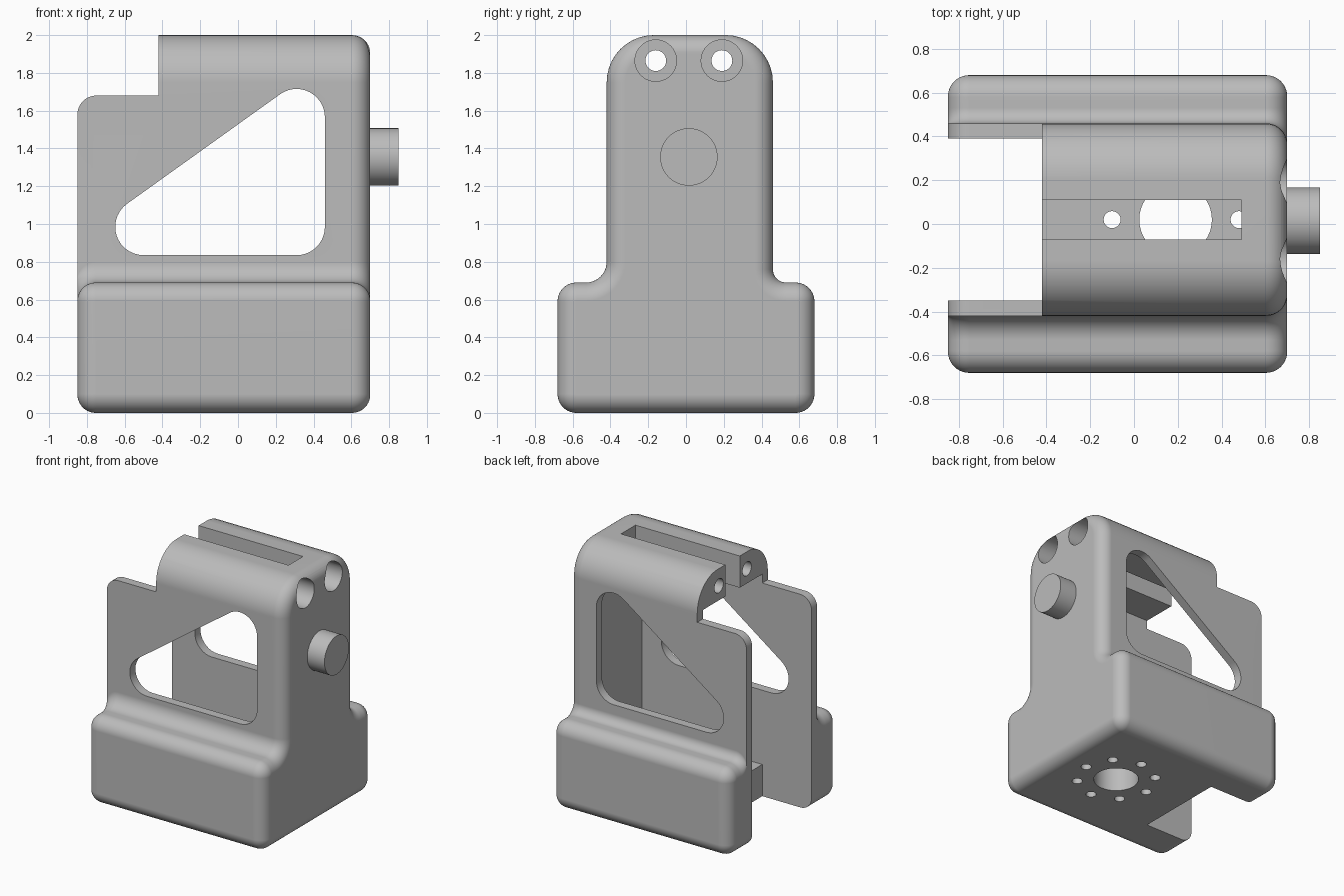
import bpy, math
from math import sin, cos, pi, radians

cube = bpy.data.objects.get("Cube")
if cube:
    bpy.data.objects.remove(cube, do_unlink=True)

grey = bpy.data.materials.new("matte_grey")
grey.use_nodes = True
grey.diffuse_color = (0.5, 0.5, 0.5, 1)
grey.node_tree.nodes["Principled BSDF"].inputs["Base Color"].default_value = (0.5, 0.5, 0.5, 1)


def arc(cx, cz, r, a0, a1, n=10):
    steps = [radians(a0 + (a1 - a0) * i / n) for i in range(n + 1)]
    return [(cx + r * cos(a), cz + r * sin(a)) for a in steps]


def loft(name, rings):
    """Closed solid through rings of equal point count."""
    n = len(rings[0])
    verts = [p for ring in rings for p in ring]
    faces = [(k * n + i, k * n + (i + 1) % n, (k + 1) * n + (i + 1) % n, (k + 1) * n + i)
             for k in range(len(rings) - 1) for i in range(n)]
    faces += [tuple(reversed(range(n))), tuple(range(len(verts) - n, len(verts)))]
    mesh = bpy.data.meshes.new(name)
    mesh.from_pydata(verts, [], faces)
    mesh.materials.append(grey)
    ob = bpy.data.objects.new(name, mesh)
    bpy.context.collection.objects.link(ob)
    bpy.context.view_layer.objects.active = ob
    bpy.ops.object.select_all(action='DESELECT')
    ob.select_set(True)
    bpy.ops.object.mode_set(mode='EDIT')
    bpy.ops.mesh.select_all(action='SELECT')
    bpy.ops.mesh.normals_make_consistent(inside=False)
    bpy.ops.object.mode_set(mode='OBJECT')
    return ob


def prism(name, pts, axis, lo, hi):
    place = {'x': lambda p, d: (d, p[0], p[1]),
             'y': lambda p, d: (p[0], d, p[1]),
             'z': lambda p, d: (p[0], p[1], d)}[axis]
    return loft(name, [[place(p, d) for p in pts] for d in (lo, hi)])


def cylinder(name, c, r, axis, lo, hi, n=40):
    return prism(name, arc(c[0], c[1], r, 0, 360 - 360 / n, n - 1), axis, lo, hi)


def box(name, x0, x1, y0, y1, z0, z1):
    return prism(name, [(x0, y0), (x1, y0), (x1, y1), (x0, y1)], 'z', z0, z1)


# Body cross-section: wide rounded base, fillets, tall rounded upper part
def section(x, base_in, top_in):
    half, floor, ledge = 0.68 - base_in, base_in, 0.69 - base_in
    rb, rt = 0.1 - base_in, 0.25 - top_in
    left, right, top = -0.42 + top_in, 0.46 - top_in, 2 - top_in
    fl, fr = 0.11 + top_in, 0.07 + top_in
    pts = arc(-half + rb, floor + rb, rb, 180, 270)
    pts += arc(half - rb, floor + rb, rb, 270, 360)
    pts += arc(half - rb, ledge - rb, rb, 0, 90)
    pts += arc(right + fr, ledge + fr, fr, 270, 180)
    pts += arc(right - rt, top - rt, rt, 0, 90)
    pts += arc(left + rt, top - rt, rt, 90, 180)
    pts += arc(left - fl, ledge + fl, fl, 0, -90)
    pts += arc(-half + rb, ledge - rb, rb, 90, 180)
    return [(x, y, z) for y, z in pts]


R = 0.097
angles = [pi / 2 * i / 10 for i in range(11)]
rings = [section(-0.85 + R * (1 - sin(a)), R * (1 - cos(a)), 0) for a in reversed(angles)]
rings += [section(0.70 - R * (1 - sin(a)), R * (1 - cos(a)), R * (1 - cos(a))) for a in angles]
body = loft("body", rings)

# Cutters: cavity, open end, top slot and stepped back corner
MID = 0.02
cutters = [box("cavity", -1, 0.63, -0.35, 0.39, 0.25, 1.75),
           box("open_end", -1, -0.42, -0.35, 0.39, -1, 3),
           box("top_slot", -1, 0.49, -0.07, 0.11, 1.5, 3)]
step = [(-0.42, 2.5), (-0.42, 1.68)] + arc(-0.75, 1.58, 0.1, 90, 180) + [(-1, 1.58), (-1, 2.5)]
cutters.append(prism("step_cut", step, 'y', -1, 1))

# Side windows with three rounded corners
slope = math.degrees(math.atan2(0.58, 0.81))
window = arc(-0.5, 0.985, 0.15, 90 + slope, 270, 14)
window += arc(0.31, 0.985, 0.15, 270, 360)
window += arc(0.31, 1.565, 0.15, 0, 90 + slope, 14)
cutters.append(prism("window_cut", window, 'y', -1, 1))

# Counterbored pin holes along the top
for y in (-0.16, 0.19):
    cutters.append(cylinder("pin_hole", (y, 1.865), 0.055, 'x', -1, 1))
    cutters.append(cylinder("counterbore", (y, 1.865), 0.11, 'x', 0.55, 1))

# Floor hole and ring of screw holes
cutters.append(cylinder("floor_hole", (0.19, MID), 0.166, 'z', -0.5, 0.5))
for i in range(8):
    a = i * pi / 4
    c = (0.19 + 0.29 * cos(a), MID + 0.29 * sin(a))
    cutters.append(cylinder("screw_hole", c, 0.039, 'z', -0.5, 0.5, 20))

bpy.context.view_layer.objects.active = body
for cutter in cutters:
    cutter.hide_render = True
    mod = body.modifiers.new("cut", 'BOOLEAN')
    mod.operation = 'DIFFERENCE'
    mod.solver = 'EXACT'
    mod.object = cutter
    bpy.ops.object.modifier_apply(modifier=mod.name)
    bpy.data.objects.remove(cutter, do_unlink=True)

# Round knob on the end wall
knob = cylinder("knob", (MID - 0.005, 1.355), 0.152, 'x', 0.68, 0.85, 48)

for ob in (body, knob):
    bpy.ops.object.select_all(action='DESELECT')
    ob.select_set(True)
    bpy.context.view_layer.objects.active = ob
    bpy.ops.object.shade_smooth_by_angle(angle=radians(30))
    weighted = ob.modifiers.new("weighted_normals", 'WEIGHTED_NORMAL')
    weighted.keep_sharp = True
